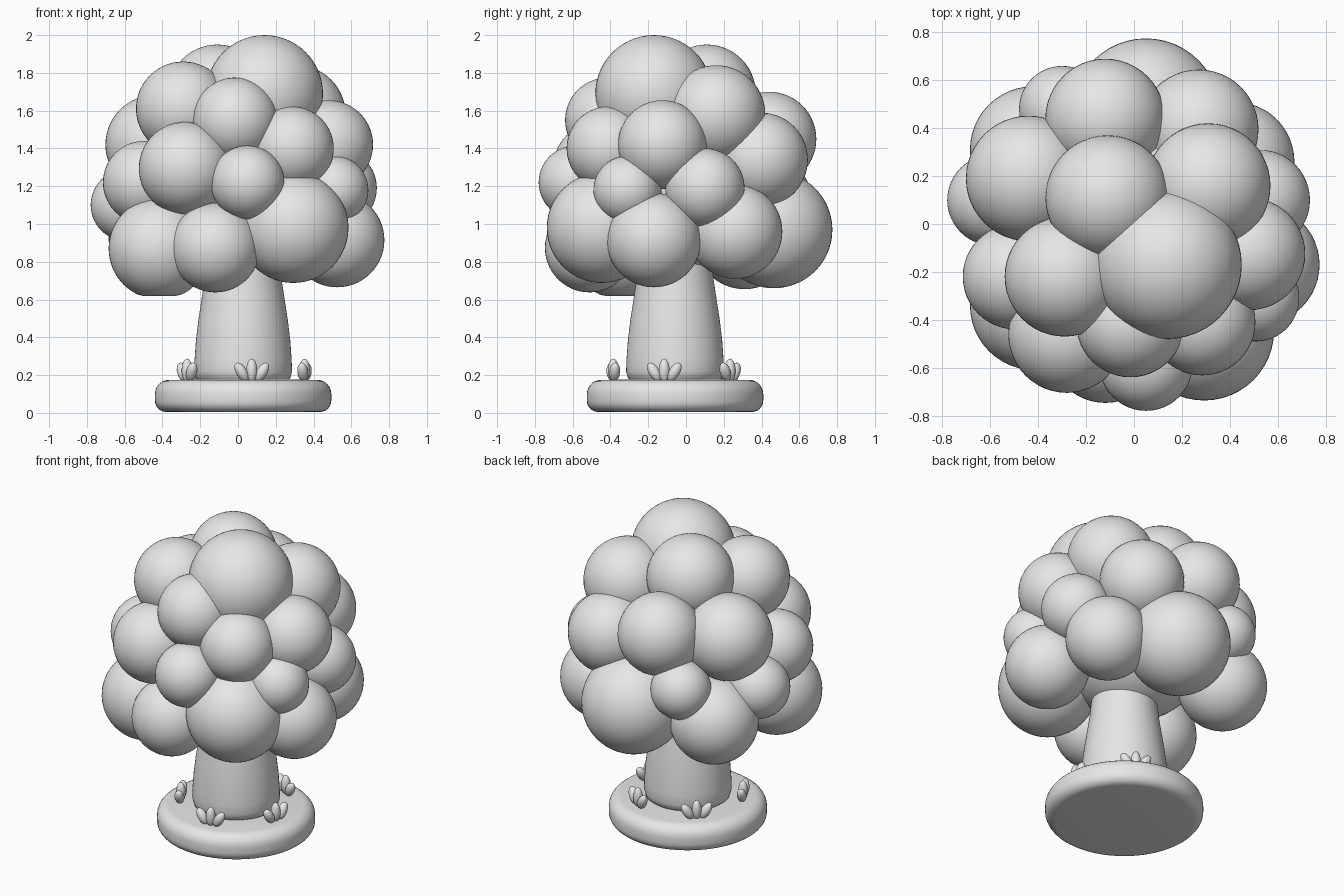
import bpy, bmesh, math
from mathutils import Matrix, Vector

if "Cube" in bpy.data.objects:
    bpy.data.objects.remove(bpy.data.objects["Cube"])

grey = bpy.data.materials.new("plain_grey")
grey.diffuse_color = (0.8, 0.8, 0.8, 1)
grey.use_nodes = True
grey.node_tree.nodes["Principled BSDF"].inputs["Base Color"].default_value = grey.diffuse_color

CX, CY = 0.027, -0.058   # axis of the trunk and base


def finish(name, bm):
    mesh = bpy.data.meshes.new(name)
    bmesh.ops.recalc_face_normals(bm, faces=bm.faces)
    bm.to_mesh(mesh)
    bm.free()
    mesh.materials.append(grey)
    obj = bpy.data.objects.new(name, mesh)
    bpy.context.collection.objects.link(obj)
    bpy.ops.object.select_all(action='DESELECT')
    bpy.context.view_layer.objects.active = obj
    obj.select_set(True)
    bpy.ops.object.shade_smooth_by_angle(angle=math.radians(40))
    return obj


def lathe(name, profile, steps=64):
    """Spin a (radius, z) profile around the trunk axis."""
    bm = bmesh.new()
    verts = [bm.verts.new((CX + r, CY, z)) for r, z in profile]
    edges = [bm.edges.new(p) for p in zip(verts, verts[1:])]
    bmesh.ops.spin(bm, geom=verts + edges, cent=(CX, CY, 0), axis=(0, 0, 1),
                   angle=math.tau, steps=steps)
    bmesh.ops.remove_doubles(bm, verts=bm.verts, dist=1e-4)
    return finish(name, bm)


def corner(r, z, rad, start, n=6):
    """Quarter-round profile points about (r, z)."""
    return [(r + rad * math.cos(math.radians(start + 90 * i / n)),
             z + rad * math.sin(math.radians(start + 90 * i / n))) for i in range(n + 1)]


# round base with soft rims
lathe("base", [(0, 0.005)] + corner(0.407, 0.065, 0.06, -90)
      + corner(0.392, 0.1, 0.075, 0) + [(0, 0.178)])

# tapering trunk, rounded in at the foot
lathe("trunk", [(0.225, 0.165), (0.25, 0.185), (0.259, 0.22), (0.257, 0.28), (0.25, 0.38),
                (0.237, 0.49), (0.22, 0.6), (0.205, 0.7), (0.19, 0.85), (0.18, 1.0)])

# foliage clumps: x, y, z, radius
clumps = [
    (0.14, -0.17, 1.69, 0.31), (-0.11, 0.11, 1.69, 0.26), (-0.29, -0.22, 1.61, 0.25),
    (0.31, 0.16, 1.58, 0.26), (-0.44, 0.19, 1.42, 0.262), (-0.12, 0.44, 1.45, 0.25),
    (0.27, 0.395, 1.34, 0.25), (0.05, 0.465, 0.97, 0.31), (-0.30, 0.48, 1.15, 0.18),
    (-0.42, 0.31, 0.92, 0.265), (-0.59, 0.10, 1.10, 0.19), (-0.495, -0.22, 1.22, 0.22),
    (-0.415, -0.34, 0.87, 0.27), (-0.12, -0.51, 0.875, 0.237), (0.293, -0.445, 0.98, 0.292),
    (0.05, -0.585, 1.22, 0.195), (-0.28, -0.46, 1.295, 0.245), (-0.015, -0.415, 1.55, 0.225),
    (0.285, -0.41, 1.40, 0.222), (0.48, -0.125, 1.42, 0.235), (0.51, -0.31, 1.18, 0.18),
    (0.525, 0.10, 1.19, 0.21), (0.525, -0.17, 0.915, 0.25), (0.42, 0.26, 0.96, 0.25),
    (0.0, -0.02, 1.2, 0.46),
]
for i, (x, y, z, r) in enumerate(clumps):
    bm = bmesh.new()
    bmesh.ops.create_uvsphere(bm, u_segments=48, v_segments=28, radius=r,
                              matrix=Matrix.Translation((x, y, z)))
    # the lowest clump is flattened underneath
    for v in bm.verts:
        v.co.z = max(v.co.z, 0.62)
    finish(f"foliage_clump_{i + 1:02d}", bm)

# grass tufts: three fanned blades each, spaced evenly round the trunk
for k in range(5):
    ang = math.radians(-82 + 72 * k)
    out = Vector((math.cos(ang), math.sin(ang), 0))
    centre = Vector((CX, CY, 0)) + out * 0.33
    bm = bmesh.new()
    for side, tilt, length, z in ((-1, -32, 0.055, 0.217), (0, 0, 0.062, 0.225),
                                  (1, 32, 0.055, 0.217)):
        place = (Matrix.Translation(centre) @ Matrix.Rotation(ang + math.pi / 2, 4, 'Z')
                 @ Matrix.Translation((side * 0.055, 0, z))
                 @ Matrix.Rotation(math.radians(tilt), 4, 'Y')
                 @ Matrix.Diagonal((0.029, 0.029, length, 1)))
        bmesh.ops.create_uvsphere(bm, u_segments=16, v_segments=10, radius=1, matrix=place)
    finish(f"grass_tuft_{k + 1}", bm)
